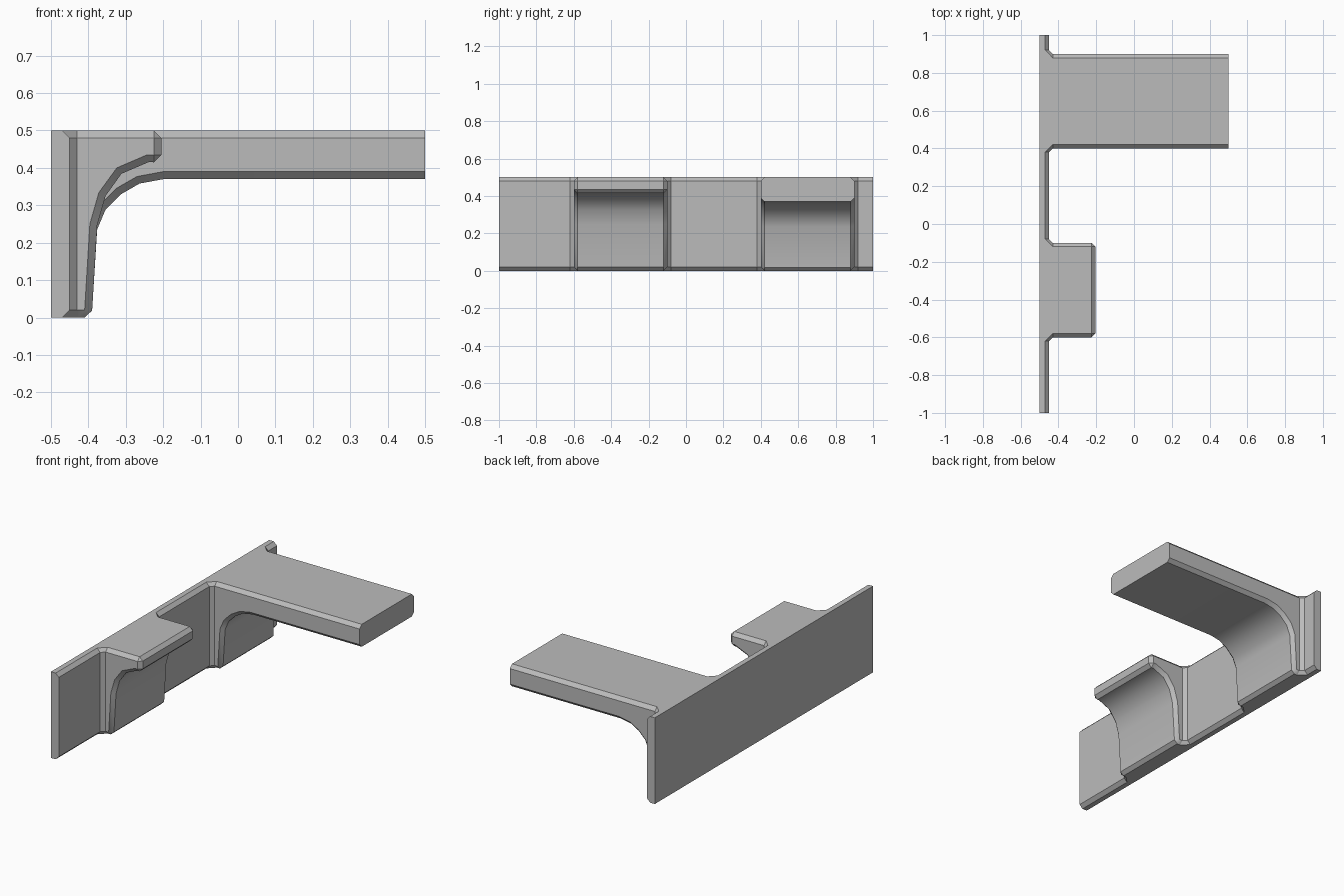
import bpy, bmesh, math
from mathutils import Vector

if "Cube" in bpy.data.objects:
    bpy.data.objects.remove(bpy.data.objects["Cube"], do_unlink=True)

C = 0.02             # chamfer size
BACK, FACE, TOP = -0.5, -0.45, 0.5
END = 0.5            # far end of the long ledge

grey = bpy.data.materials.new("plain grey")
grey.use_nodes = True
grey.diffuse_color = (0.5, 0.5, 0.5, 1)
grey.node_tree.nodes["Principled BSDF"].inputs["Base Color"].default_value = grey.diffuse_color

bm = bmesh.new()
cache = {}


def vert(x, y, z):
    key = (round(x, 4), round(y, 4), round(z, 4))
    if key not in cache:
        cache[key] = bm.verts.new(key)
    return cache[key]


def face(verts):
    verts = list(dict.fromkeys(verts))
    if len(verts) > 2:
        bm.faces.new(verts)


def ring(y, pts):
    return [vert(x, y, z) for x, z in pts]


def loft(a, b):
    n = len(a)
    for i in range(n):
        j = (i + 1) % n
        face([a[i], a[j], b[j], b[i]])


def wall_section(y, x):
    """Plain wall slice with a chamfered front at x."""
    return ring(y, [(BACK, 0), (BACK, TOP), (x - C, TOP), (x, TOP - C), (x, C), (x - C, 0)])


def grow(pts):
    """Push an outline out by the chamfer; doubled points become chamfered corners."""
    out = []
    for i, p in enumerate(pts):
        n = Vector((0, 0))
        for a, b in ((i - 1, i), (i, i + 1)):
            if a >= 0 and b < len(pts):
                d = Vector(pts[b]) - Vector(pts[a])
                if d.length > 0:
                    n += Vector((-d.y, d.x)).normalized()
        n.normalize()
        out.append((min(p[0] + C * n.x, END), p[1] + C * n.y))
    return out


def bracket(y0, y1, tip, under, curve):
    """Curved ledge with chamfered edges; returns its two wall slices."""
    root = FACE + C
    top_tip, low_tip, foot = (tip, TOP - C), (tip, under), (-0.41, C)
    side = [(root, TOP - C), top_tip, top_tip, low_tip, low_tip, *curve, foot, foot, (root, C)]
    back = [(BACK, 0), (BACK, TOP)]
    inner = back + [(root - C, TOP)] + side + [(root - C, 0)]
    outer = back + [(root, TOP)] + grow(side) + [(root, 0)]
    full = [ring(y0 + C, outer), ring(y1 - C, outer)]
    loft(*full)
    slices = []
    for y, s, body in ((y0, -1, full[0]), (y1, 1, full[1])):
        loft(ring(y, inner), body)
        face(ring(y, side))
        slices.append(wall_section(y + s * C, FACE))
        loft(slices[-1], wall_section(y, root))
    return slices


# short and long ledges
short = bracket(-0.6, -0.1, -0.225, 0.435,
                [(-0.243, 0.435), (-0.324, 0.4), (-0.372, 0.334), (-0.396, 0.25)])
long = bracket(0.4, 0.9, END, 0.39,
               [(-0.2, 0.39), (-0.27, 0.377), (-0.324, 0.346), (-0.371, 0.299), (-0.396, 0.24)])

# wall stretches between and beyond the ledges
ends = [wall_section(-1, FACE), wall_section(1, FACE)]
for a, b in ((ends[0], short[0]), (short[1], long[0]), (long[1], ends[1])):
    loft(a, b)
for e in ends:
    face(e)

bmesh.ops.recalc_face_normals(bm, faces=bm.faces)
bmesh.ops.dissolve_limit(bm, angle_limit=math.radians(0.5), verts=bm.verts, edges=bm.edges)
bmesh.ops.recalc_face_normals(bm, faces=bm.faces)

mesh = bpy.data.meshes.new("wall_with_ledges")
bm.to_mesh(mesh)
bm.free()
mesh.materials.append(grey)
obj = bpy.data.objects.new("wall_with_ledges", mesh)
bpy.context.collection.objects.link(obj)

# smooth the curved undersides, keep chamfers crisp
bpy.ops.object.select_all(action="DESELECT")
obj.select_set(True)
bpy.context.view_layer.objects.active = obj
bpy.ops.object.shade_smooth_by_angle(angle=math.radians(35))
